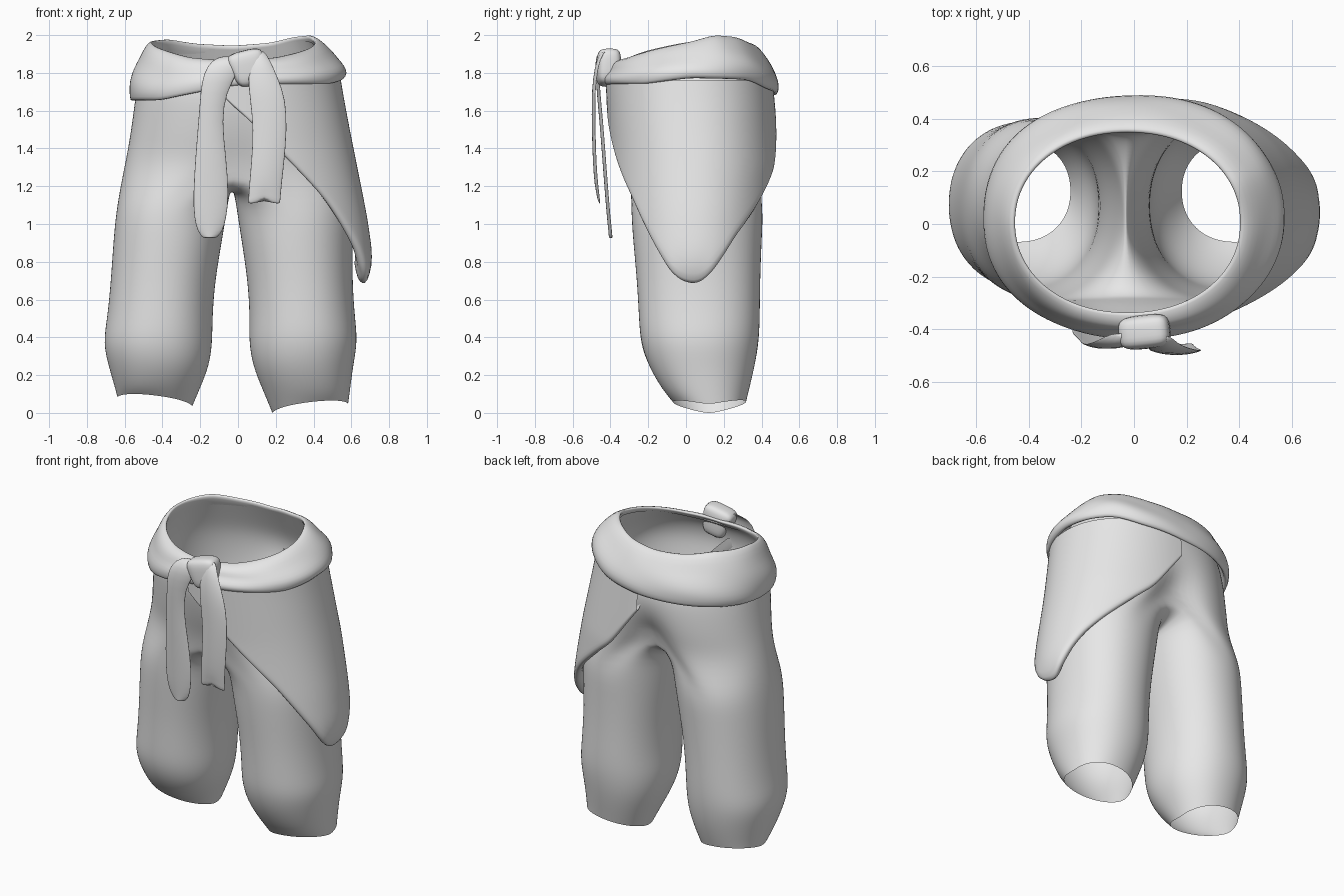
import bpy, bmesh, math

cube = bpy.data.objects.get("Cube")
if cube:
    bpy.data.objects.remove(cube)

cloth = bpy.data.materials.new("grey cloth")
cloth.use_nodes = True
GREY = (0.8, 0.8, 0.8, 1)
cloth.diffuse_color = GREY
cloth.node_tree.nodes["Principled BSDF"].inputs["Base Color"].default_value = GREY


def finish(name, bm, levels=1):
    """Turn a bmesh into a smooth cloth object."""
    bmesh.ops.recalc_face_normals(bm, faces=bm.faces)
    mesh = bpy.data.meshes.new(name)
    bm.to_mesh(mesh)
    bm.free()
    mesh.materials.append(cloth)
    mesh.shade_smooth()
    obj = bpy.data.objects.new(name, mesh)
    bpy.context.collection.objects.link(obj)
    mod = obj.modifiers.new("smooth", "SUBSURF")
    mod.levels = mod.render_levels = levels
    return obj


def bridge(bm, a, b, closed=True):
    n = len(a)
    for i in range(n if closed else n - 1):
        j = (i + 1) % n
        bm.faces.new((a[i], a[j], b[j], b[i]))


def loft(bm, rows, closed=True, loop=False):
    rings = [[bm.verts.new(p) for p in row] for row in rows]
    for a, b in zip(rings, rings[1:]):
        bridge(bm, a, b, closed)
    if loop:
        bridge(bm, rings[-1], rings[0], closed)
    return rings


def lerp(table, t):
    """Linear lookup in a list of (key, value) pairs."""
    for (k0, v0), (k1, v1) in zip(table, table[1:]):
        if t <= k1:
            return v0 + (v1 - v0) * max(0, (t - k0) / (k1 - k0))
    return table[-1][1]


def oval(deg, x0, x1, y0, y1, power=2.15):
    """Point on a slightly squared oval filling the given bounds."""
    c, s = math.cos(math.radians(deg)), math.sin(math.radians(deg))
    e = 2 / power
    return ((x0 + x1) / 2 + (x1 - x0) / 2 * math.copysign(abs(c) ** e, c),
            (y0 + y1) / 2 + (y1 - y0) / 2 * math.copysign(abs(s) ** e, s))


# Height of the sash edges around the waist, by angle
sash_top = [(0, 1.965), (22, 2.005), (45, 1.995), (65, 1.965), (90, 1.95), (115, 1.96),
            (140, 1.985), (180, 1.97), (215, 1.925), (240, 1.885), (270, 1.865), (300, 1.885),
            (330, 1.925), (360, 1.965)]
sash_low = [(0, 1.765), (40, 1.755), (60, 1.71), (90, 1.675), (135, 1.655), (180, 1.64),
            (225, 1.645), (250, 1.69), (270, 1.73), (300, 1.735), (330, 1.735), (360, 1.765)]

# Trousers: hip rings (z, x0, x1, y0, y1, centre crease), then two legs
HALF = 12
STEP = 180 / HALF
hips = [(0, -.46, .41, -.345, .355, 0), (1.8, -.52, .495, -.38, .41, 0),
        (1.7, -.545, .545, -.405, .45, 0), (1.58, -.56, .56, -.39, .46, .04),
        (1.44, -.58, .58, -.365, .455, .15), (1.31, -.605, .60, -.33, .435, .3)]
back_lift = [0, 0, 0, .02, .07, .13]
left_leg = [(1.12, -.015, .615, -.295, .415), (.95, .01, .612, -.287, .405),
            (.7, .05, .607, -.262, .395), (.5, .06, .622, -.252, .394),
            (.38, .055, .636, -.244, .388), (.25, .075, .612, -.203, .367),
            (.12, .13, .595, -.125, .335), (.03, .18, .585, -.07, .32)]
right_leg = [(1.12, -.64, -.05, -.295, .415), (.95, -.66, -.075, -.287, .405),
             (.7, -.675, -.12, -.262, .395), (.5, -.695, -.133, -.252, .394),
             (.37, -.717, -.133, -.244, .388), (.25, -.688, -.15, -.203, .367),
             (.14, -.655, -.195, -.125, .335), (.065, -.64, -.24, -.07, .32)]

bm = bmesh.new()
rows = []
for k, (z, x0, x1, y0, y1, crease) in enumerate(hips):
    row = []
    for i in range(2 * HALF):
        deg = i * STEP - 90
        x, y = oval(deg, x0, x1, y0, y1)
        near = math.exp(-((x + .028) / .11) ** 2)
        lift = back_lift[k] * near if y > 0 else 0
        y *= 1 - crease * near * (1 if y > 0 else .5)
        height = lerp(sash_top, deg % 360) - .03 if k == 0 else z + lift
        row.append((x, y, height))
    rows.append(row)
split = loft(bm, rows)[-1]

# Saddle between the legs, running from back to front
front, back = split[0].co, split[HALF].co
dip = [(0, back.z), (.2, 1.34), (.4, 1.24), (.6, 1.185), (.8, 1.21), (1, front.z)]
saddle = []
for j in range(1, HALF):
    t = j / HALF
    mix = (1 + math.cos(math.pi * t)) / 2
    y = front.y + (back.y - front.y) * mix
    saddle.append(bm.verts.new((-.032, y, lerp(dip, t))))

for leg, ring, start, tilt in (
        (left_leg, split[:HALF + 1] + saddle, -90, .12),
        (right_leg, split[HALF:] + [split[0]] + saddle[::-1], 90, -.12)):
    for k, (z, x0, x1, y0, y1) in enumerate(leg):
        last = k == len(leg) - 1
        new = []
        for i in range(2 * HALF):
            x, y = oval(start + i * STEP, x0, x1, y0, y1)
            dz = tilt * (x - (x0 + x1) / 2) + .04 * abs(y - .12) / .2 - .01 if last else 0
            new.append(bm.verts.new((x, y, z + dz)))
        bridge(bm, ring, new)
        ring = new
finish("trousers", bm, 2)

# Waist sash: a folded roll
section = [(0, .96), (.1, 1), (.33, .91), (.58, .7), (.78, .54), (.95, .36), (1, .18),
           (.93, .02), (.78, .04), (.66, .25), (.38, .58), (.08, .85)]
bm = bmesh.new()
rows = []
for i in range(60):
    deg = i * 6
    rim = oval(deg, -.45, .40, -.335, .345, 2.1)
    hem = oval(deg, -.58, .575, -.435, .495, 2.15)
    top, low = lerp(sash_top, deg), lerp(sash_low, deg)
    front_fold = max(0, -math.sin(math.radians(deg))) ** 2
    row = []
    for u, v in section:
        if u > .5 and v > .1:
            groove = math.exp(-((v - .56) / .12) ** 2)
            u += .03 * math.sin(math.radians(deg * 5) + v * 9) - .15 * front_fold * groove
        u += .25 * front_fold * v * (u > .3)
        row.append((rim[0] + (hem[0] - rim[0]) * u, rim[1] + (hem[1] - rim[1]) * u,
                    low + (top - low) * v))
    rows.append(row)
loft(bm, rows, loop=True)
finish("waist_sash", bm)

# Hip drape: pointed cloth over the left hip, its hem rolled inwards
drape_hem = [(-96, 1.67), (-80, 1.5), (-66, 1.35), (-46, 1.14), (-28, .91), (-15, .75),
             (-7, .7), (2, .685), (11, .75), (28, .94), (50, 1.13), (70, 1.31), (88, 1.58)]
drape_side = [(.68, .68), (.74, .71), (.85, .712), (1.05, .682), (1.25, .642), (1.5, .592),
              (1.75, .545)]
drape_front = [(.9, -.405), (1.4, -.41), (1.75, -.425)]
drape_back = [(1, .495), (1.3, .5), (1.5, .483), (1.75, .46)]
bm = bmesh.new()
columns = []
for i in range(47):
    deg = -96 + i * 4
    hem = lerp(drape_hem, deg)
    column = []
    for k in range(13):
        z = 1.76 + (hem - 1.76) * k / 12
        side = lerp(drape_side, z)
        x, y = oval(deg, -side, side, lerp(drape_front, z), lerp(drape_back, z))
        column.append((x, y, z))
    column += [(x * s, y * s, hem + rise) for s, rise in ((.96, -.01), (.92, .02), (.9, .1))]
    columns.append(column)
loft(bm, columns, closed=False)
finish("hip_drape", bm)


# Sash tails: flat ribbons with rows of (z, x0, x1, y)
def tail(name, rows, notch):
    bm = bmesh.new()
    rings = []
    for k, (z, x0, x1, y) in enumerate(rows):
        ring = []
        for i in range(16):
            a = math.tau * i / 16
            c, s = math.cos(a), math.sin(a)
            lift = notch * (1 - abs(c)) if k >= len(rows) - 2 else 0
            bow = .012 * (1 - c * c)
            ring.append(((x0 + x1) / 2 + (x1 - x0) / 2 * c, y + .007 * s - bow, z + lift))
        rings.append(ring)
    ends = loft(bm, rings)
    bm.faces.new(ends[0])
    bm.faces.new(ends[-1])
    finish(name, bm)


tail("long_tail", [(1.89, -.08, .02, -.41), (1.87, -.14, .02, -.445), (1.8, -.185, .0, -.46),
                   (1.7, -.2, -.06, -.455), (1.55, -.21, -.085, -.44), (1.35, -.228, -.06, -.425),
                   (1.15, -.24, -.045, -.41), (1.03, -.235, -.06, -.4), (.96, -.215, -.08, -.392),
                   (.93, -.19, -.11, -.39), (.926, -.18, -.12, -.39)], 0)
tail("short_tail", [(1.92, .085, .135, -.42), (1.88, .065, .165, -.455), (1.77, .05, .215, -.475),
                    (1.66, .062, .255, -.482), (1.5, .08, .262, -.48), (1.32, .068, .246, -.475),
                    (1.2, .057, .232, -.465), (1.115, .052, .225, -.455),
                    (1.1, .052, .225, -.455)], .055)

# Knot: soft tilted loop holding both tails
bm = bmesh.new()
bmesh.ops.create_cube(bm, size=1)
bmesh.ops.subdivide_edges(bm, edges=bm.edges, cuts=1, use_grid_fill=True)
for v in bm.verts:
    v.co.x *= 1 - .35 * (.5 - v.co.z)
knot = finish("sash_knot", bm, 2)
knot.scale = (.22, .13, .19)
knot.location = (.05, -.41, 1.825)
knot.rotation_euler = (0, math.radians(-14), math.radians(6))
